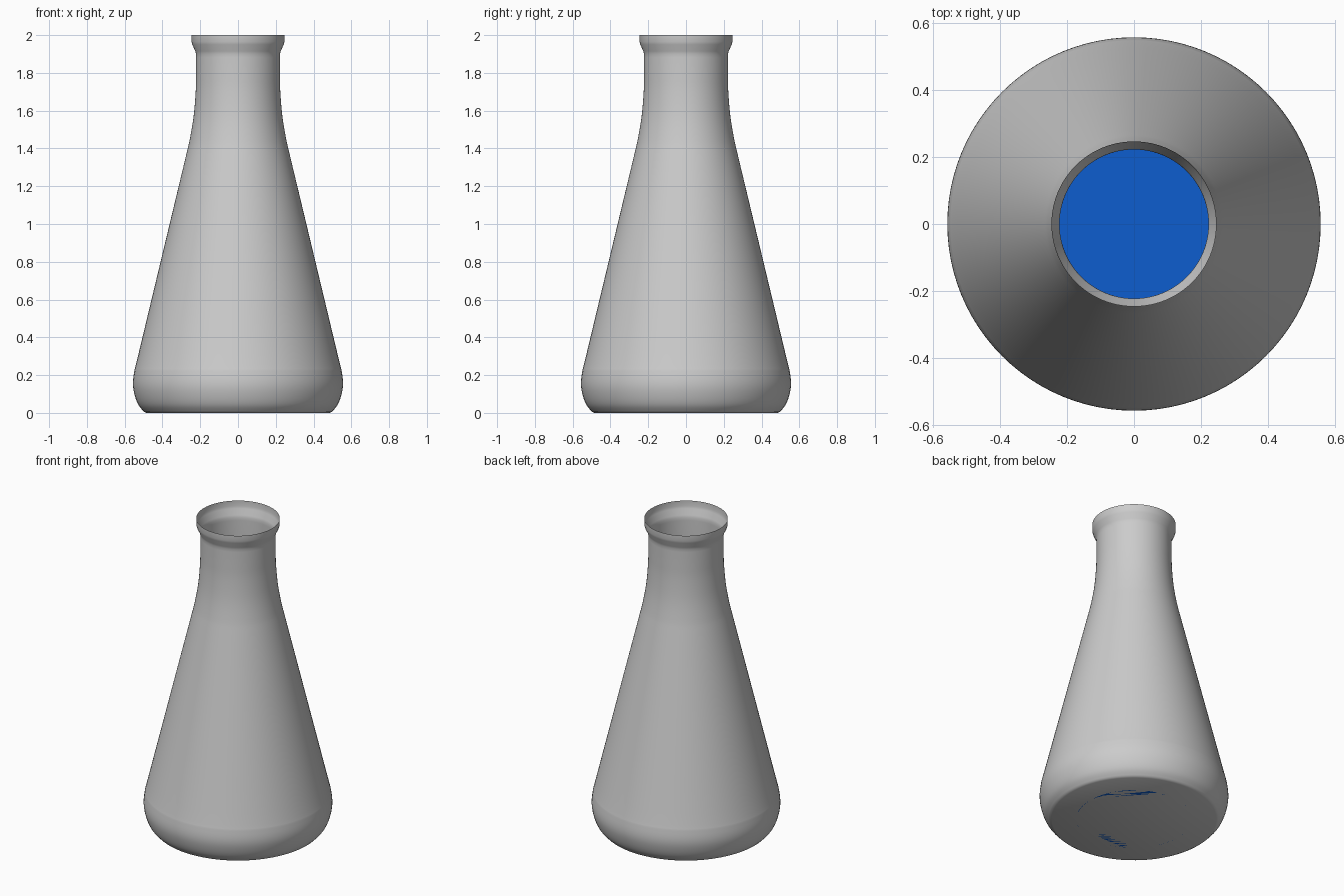
import bpy, bmesh, math

if "Cube" in bpy.data.objects:
    bpy.data.objects.remove(bpy.data.objects["Cube"])

SEGS = 96


def smooth_profile(pts, steps=4):
    """Catmull-Rom rounding through (radius, z) points."""
    out = []
    for i in range(len(pts) - 1):
        p0, p1 = pts[max(i - 1, 0)], pts[i]
        p2, p3 = pts[i + 1], pts[min(i + 2, len(pts) - 1)]
        for s in range(steps):
            t = s / steps
            out.append(tuple(
                0.5 * (2 * b + (c - a) * t + (2 * a - 5 * b + 4 * c - d) * t * t
                       + (3 * b - a - 3 * c + d) * t ** 3)
                for a, b, c, d in zip(p0, p1, p2, p3)))
    return out + [pts[-1]]


def lathe(name, profile, cap_bottom=True, cap_top=False):
    bm = bmesh.new()
    rings = [[bm.verts.new((r * math.cos(2 * math.pi * i / SEGS),
                            r * math.sin(2 * math.pi * i / SEGS), z))
              for i in range(SEGS)] for r, z in profile]
    for lo, hi in zip(rings, rings[1:]):
        for i in range(SEGS):
            j = (i + 1) % SEGS
            bm.faces.new((lo[i], lo[j], hi[j], hi[i]))
    if cap_bottom:
        bm.faces.new(rings[0][::-1])
    if cap_top:
        bm.faces.new(rings[-1])
    mesh = bpy.data.meshes.new(name)
    bm.to_mesh(mesh)
    bm.free()
    obj = bpy.data.objects.new(name, mesh)
    bpy.context.collection.objects.link(obj)
    bpy.ops.object.select_all(action='DESELECT')
    obj.select_set(True)
    bpy.context.view_layer.objects.active = obj
    bpy.ops.object.shade_smooth_by_angle(angle=math.radians(35))
    return obj


# Thin glass wall: rounded base, conical body, straight neck
body = smooth_profile([(0.497, 0.006), (0.526, 0.04), (0.546, 0.09), (0.556, 0.15),
                       (0.549, 0.22), (0.525, 0.32), (0.362, 1.0), (0.278, 1.35),
                       (0.255, 1.45), (0.235, 1.57), (0.224, 1.70), (0.222, 1.80),
                       (0.222, 1.90)])
# Flared lip
lip = [(0.226, 1.915), (0.242, 1.95), (0.246, 1.965), (0.246, 2.0)]
lathe("flask", [(0.485, 0.0)] + body + lip)

# Liquid resting on the base, just inside the wall
level = 0.75
liquid = lathe("liquid", smooth_profile([(0.34, 0.0), (0.44, 0.015), (0.51, 0.06),
                                         (0.54, 0.15), (0.535, 0.22), (0.51, 0.32),
                                         (0.41, level)]), cap_top=True)
blue = bpy.data.materials.new("blue_liquid")
blue.diffuse_color = (0.004, 0.11, 0.62, 1)
blue.use_nodes = True
blue.node_tree.nodes["Principled BSDF"].inputs["Base Color"].default_value = blue.diffuse_color
liquid.data.materials.append(blue)
